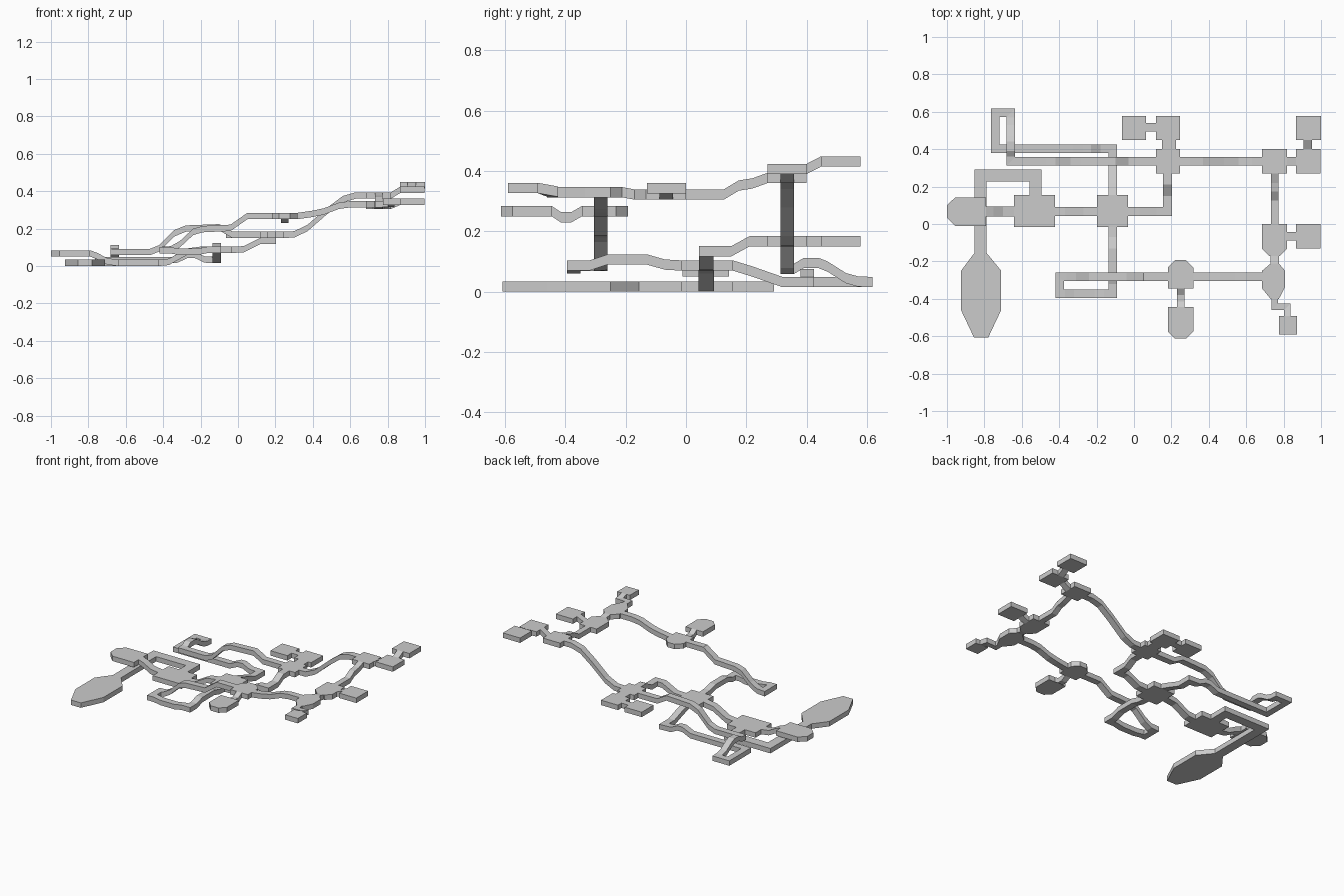
import bpy
from mathutils import Vector

T = 0.034  # slab thickness
grey = bpy.data.materials.new("plain grey")
grey.diffuse_color = (0.6, 0.6, 0.6, 1)


def make(name, verts, faces):
    me = bpy.data.meshes.new(name)
    me.from_pydata(verts, [], faces)
    me.materials.append(grey)
    ob = bpy.data.objects.new(name, me)
    bpy.context.collection.objects.link(ob)


def slab(name, pts, z):
    """Flat room from a counter-clockwise outline."""
    n = len(pts)
    verts = [(x, y, z) for x, y in pts] + [(x, y, z + T) for x, y in pts]
    faces = [tuple(reversed(range(n))), tuple(range(n, 2 * n))]
    faces += [(i, (i + 1) % n, n + (i + 1) % n, n + i) for i in range(n)]
    make(name, verts, faces)


def room(name, x0, x1, y0, y1, z, cut_bottom=0, cut_top=0):
    """Rectangular room, optionally with bevelled corners at one end."""
    b, t = cut_bottom, cut_top
    pts = [(x0 + b, y0), (x1 - b, y0)]
    pts += [(x1, y0 + b)] if b else []
    pts += [(x1, y1 - t), (x1 - t, y1), (x0 + t, y1), (x0, y1 - t)] if t else [(x1, y1), (x0, y1)]
    pts += [(x0, y0 + b)] if b else []
    slab(name, pts, z)


def hall(name, pts, w=0.045):
    """Walkway swept along a path of (x, y, floor z) with mitred corners."""
    P = [Vector(p) for p in pts]
    dirs = [(b - a).to_2d().normalized() for a, b in zip(P, P[1:])]
    verts, faces = [], []
    for i, p in enumerate(P):
        d0, d1 = dirs[max(i - 1, 0)], dirs[min(i, len(dirs) - 1)]
        n0, n1 = Vector((-d0.y, d0.x)), Vector((-d1.y, d1.x))
        m = (n0 + n1) / (1 + n0.dot(n1)) * (w / 2)
        for s, h in ((1, 0), (-1, 0), (-1, T), (1, T)):
            verts.append((p.x + s * m.x, p.y + s * m.y, p.z + h))
        if i:
            a, b = 4 * (i - 1), 4 * i
            faces += [(a + k, b + k, b + (k + 1) % 4, a + (k + 1) % 4) for k in range(4)]
    e = len(verts) - 4
    faces += [(3, 2, 1, 0)[::-1], (e + 3, e + 2, e + 1, e)]
    faces = [f[::-1] for f in faces]
    make(name, verts, faces)


# Rooms on the low west side
slab("great_hall", [(-.855, -.608), (-.78, -.608), (-.71, -.46), (-.71, -.25),
                    (-.788, -.155), (-.853, -.155), (-.925, -.25), (-.925, -.46)], 0)
slab("west_room", [(-.955, -.012), (-.79, -.012), (-.79, .143), (-.955, .143),
                   (-1, .1), (-1, .033)], .05)
room("large_room", -.642, -.422, -.017, .155, 0)
room("hub_room", -.198, -.032, -.017, .155, .07)

# Rooms on the north side
room("north_room", .117, .247, .27, .4, .15)
room("north_annex", .117, .247, .448, .578, .15)
room("north_side_room", -.065, .065, .448, .578, .15)
room("northeast_room", .685, .818, .27, .4, .36)
room("east_landing", .867, .998, .27, .4, .39)
room("top_room", .867, 1, .448, .578, .415)

# Rooms on the east and south sides
room("east_room", .685, .818, -.17, 0, .305, cut_bottom=.037)
room("east_side_room", .867, .998, -.13, 0, .326)
slab("southeast_room", [(.73, -.4), (.775, -.4), (.808, -.335), (.808, -.25), (.775, -.212),
                        (.73, -.212), (.685, -.25), (.685, -.345)], .313)
room("southeast_end_room", .775, .872, -.59, -.492, .327)
room("south_room", .182, .317, -.345, -.192, .25, cut_top=.04)
room("south_end_room", .182, .317, -.613, -.445, .25, cut_bottom=.038)

# Walkways around the west side
hall("great_hall_walk", [(-.82, -.155, 0), (-.82, .26, 0), (-.527, .26, 0), (-.527, .155, 0)], .065)
hall("west_walk", [(-.79, .067, .05), (-.75, .067, .035), (-.7, .067, .008), (-.642, .067, 0)], .052)
hall("hub_walk", [(-.422, .067, 0), (-.37, .067, .005), (-.27, .067, .06), (-.198, .067, .07)], .05)
hall("hub_to_north", [(-.032, .067, .07), (.03, .067, .072), (.12, .067, .117), (.18, .067, .117),
                      (.18, .15, .117), (.18, .21, .15), (.18, .27, .15)], .048)

# North loop: dips low, turns back and crosses over itself
hall("north_loop", [(-.113, .155, .07), (-.113, .22, .05), (-.113, .32, .015), (-.113, .402, .015),
                    (-.18, .402, .018), (-.23, .402, .042), (-.27, .402, .042), (-.33, .402, .015),
                    (-.742, .402, .015), (-.742, .595, .015), (-.658, .595, .015),
                    (-.658, .57, .017), (-.658, .53, .028), (-.658, .47, .066), (-.658, .44, .078),
                    (-.658, .39, .078), (-.658, .36, .06), (-.658, .336, .058),
                    (-.47, .336, .058), (-.42, .336, .078), (-.34, .336, .158), (-.28, .336, .183),
                    (-.1, .336, .19), (-.03, .336, .15), (.117, .336, .15)])

# South loop: also climbs over itself
hall("south_loop", [(-.113, -.017, .07), (-.113, -.07, .073), (-.113, -.13, .09), (-.113, -.26, .09),
                    (-.113, -.32, .07), (-.113, -.372, .07), (-.16, -.372, .07), (-.21, -.372, .06),
                    (-.32, -.372, .06), (-.37, -.372, .068), (-.398, -.372, .068),
                    (-.398, -.283, .068), (-.36, -.283, .072), (-.31, -.283, .1), (-.24, -.283, .165),
                    (-.19, -.283, .18), (-.04, -.283, .187), (.05, -.283, .25), (.182, -.283, .25)])

# Climbing walkways toward the east
hall("north_climb", [(.247, .336, .15), (.3, .336, .152), (.37, .336, .185), (.48, .336, .28),
                     (.56, .336, .34), (.63, .336, .36), (.685, .336, .36)])
hall("south_climb", [(.317, -.283, .25), (.4, -.283, .262), (.46, -.283, .275), (.54, -.283, .305),
                     (.6, -.283, .313), (.69, -.283, .313)])
hall("east_descent", [(.752, .27, .36), (.752, .22, .342), (.752, .175, .335), (.752, .125, .305),
                      (.752, 0, .305)], .04)

# Short links between neighbouring rooms
hall("annex_link", [(.187, .4, .15), (.187, .448, .15)], .075)
hall("side_room_link", [(.065, .517, .15), (.117, .517, .15)])
hall("landing_link", [(.818, .336, .36), (.867, .336, .39)])
hall("top_link", [(.93, .4, .39), (.93, .448, .415)])
hall("east_side_link", [(.818, -.066, .305), (.867, -.066, .326)])
hall("east_room_link", [(.752, -.17, .305), (.752, -.212, .313)])
hall("southeast_link", [(.752, -.4, .313), (.752, -.443, .313), (.82, -.443, .315), (.82, -.492, .327)], .036)
hall("south_link", [(.25, -.345, .25), (.25, -.38, .23), (.25, -.415, .23), (.25, -.445, .25)], .04)
